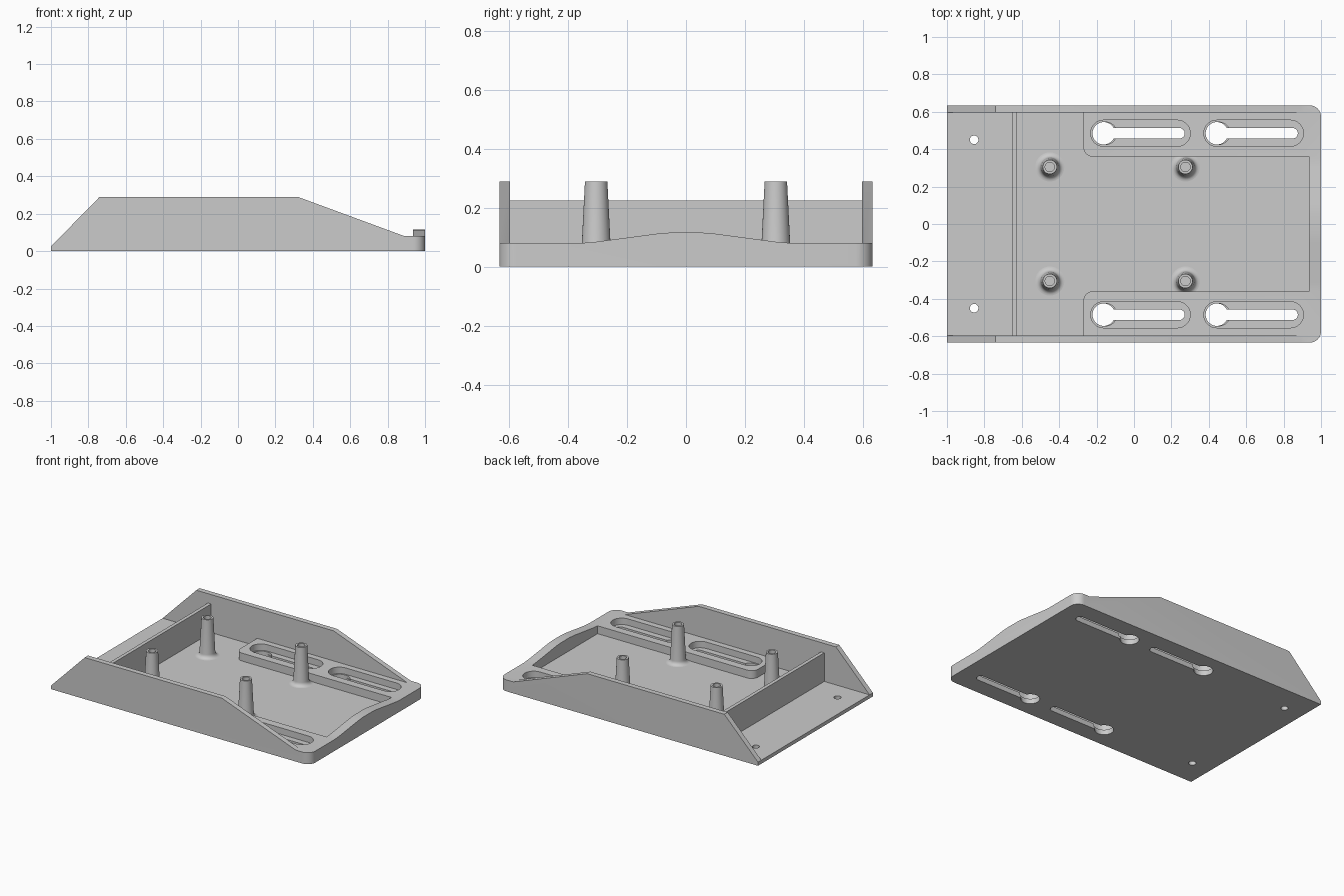
import bpy, bmesh, math
from mathutils import Vector

if "Cube" in bpy.data.objects:
    bpy.data.objects.remove(bpy.data.objects["Cube"])

grey = bpy.data.materials.new("plain_grey")
grey.diffuse_color = (0.6, 0.6, 0.6, 1)
grey.use_nodes = True
grey.node_tree.nodes["Principled BSDF"].inputs["Base Color"].default_value = grey.diffuse_color


def prism(name, pts, axis, lo, hi):
    """Extrude a 2D outline along an axis: z uses (x, y), y uses (x, z), x uses (y, z)."""
    put = {'z': lambda a, b, c: (a, b, c), 'y': lambda a, b, c: (a, c, b),
           'x': lambda a, b, c: (c, a, b)}[axis]
    bm = bmesh.new()
    face = bm.faces.new([bm.verts.new(put(a, b, lo)) for a, b in pts])
    ext = bmesh.ops.extrude_face_region(bm, geom=[face])
    moved = [v for v in ext['geom'] if isinstance(v, bmesh.types.BMVert)]
    bmesh.ops.translate(bm, verts=moved, vec=Vector(put(0, 0, hi - lo)))
    bmesh.ops.recalc_face_normals(bm, faces=bm.faces)
    return to_object(name, bm)


def to_object(name, bm):
    me = bpy.data.meshes.new(name)
    bm.to_mesh(me)
    bm.free()
    me.materials.append(grey)
    ob = bpy.data.objects.new(name, me)
    bpy.context.collection.objects.link(ob)
    return ob


def arc(cx, cy, r, a0, a1, n=10):
    return [(cx + r * math.cos(math.radians(a0 + (a1 - a0) * i / n)),
             cy + r * math.sin(math.radians(a0 + (a1 - a0) * i / n))) for i in range(n + 1)]


def circle(cx, cy, r, n=32):
    return arc(cx, cy, r, 0, 360 - 360 / n, n - 1)


def stadium(x0, x1, cy, r):
    return arc(x0, cy, r, 90, 270, 16) + arc(x1, cy, r, -90, 90, 16)


def rect(a0, b0, a1, b1):
    return [(a0, b0), (a1, b0), (a1, b1), (a0, b1)]


def activate(ob):
    bpy.ops.object.select_all(action='DESELECT')
    ob.select_set(True)
    bpy.context.view_layer.objects.active = ob


def cut(ob, pts, axis, lo, hi):
    cutter = prism("cutter", pts, axis, lo, hi)
    mod = ob.modifiers.new("cut", 'BOOLEAN')
    mod.operation, mod.solver, mod.object = 'DIFFERENCE', 'EXACT', cutter
    activate(ob)
    bpy.ops.object.modifier_apply(modifier=mod.name)
    bpy.data.objects.remove(cutter)


W, IN, FLOOR, DECK, TOP = 0.634, 0.597, 0.025, 0.08, 0.29

# Tray block with two rounded corners
R = 0.06
tray = prism("tray", [(-1, -W)] + arc(1 - R, -W + R, R, -90, 0)
             + arc(1 - R, W - R, R, 0, 90) + [(-1, W)], 'z', 0, TOP)

# Open bay at the low end, and lower top of the cross wall
cut(tray, rect(-1.1, -IN, -0.65, IN), 'z', FLOOR, 0.5)
cut(tray, rect(-0.7, -IN, -0.6, IN), 'z', 0.225, 0.5)

# Space above the deck, leaving the arched end lip
arch = [(0.36, DECK), (0.31, 0.084), (0.10, 0.112), (0.05, 0.116)]
lip = [(-y, z) for y, z in arch] + arch[::-1]
cut(tray, [(-IN, 0.5), (-IN, DECK)] + lip + [(IN, DECK), (IN, 0.5)], 'x', -0.625, 1.1)

# Deep pocket between the raised decks
P, Q = 0.36, 0.05
half = arc(-0.27 + Q, P + Q, Q, 270, 180)
pocket = [(0.935, P)] + half + [(-0.27, IN), (-0.625, IN)]
cut(tray, pocket + [(x, -y) for x, y in pocket[::-1]], 'z', FLOOR, 0.5)

# Sloping tops of the side walls
slope = [(-1.1, -0.077), (-0.74, TOP), (-0.74, 0.5), (-1.1, 0.5)]
ramp = [(0.32, TOP), (0.89, DECK), (1.1, DECK), (1.1, 0.5), (0.32, 0.5)]
for s in (-1, 1):
    y0, y1 = sorted((s * 0.592, s * 0.7))
    cut(tray, [(-1.1, FLOOR), (-1.0, FLOOR)] + slope[1:], 'y', y0, y1)
    cut(tray, ramp, 'y', y0, y1)

# Recessed keyhole slots and small floor holes
for s in (-1, 1):
    y = s * 0.485
    for x in (-0.162, 0.443):
        cut(tray, stadium(x, x + 0.393, y, 0.07), 'z', 0.035, 0.5)
        cut(tray, circle(x + 0.01, y, 0.06), 'z', 0.018, 0.5)
        cut(tray, circle(x, y, 0.06), 'z', -0.1, 0.5)
        cut(tray, stadium(x, x + 0.405, y, 0.028), 'z', -0.1, 0.5)
    cut(tray, circle(-0.855, s * 0.45, 0.023), 'z', -0.1, 0.5)

# Tapered hollow posts with flared feet
foot = [(0.078 - 0.028 * math.sin(math.radians(a)),
         FLOOR + 0.028 * (1 - math.cos(math.radians(a)))) for a in range(0, 91, 15)]
outline = foot + [(0.038, TOP), (0.025, TOP), (0.025, 0.1), (0, 0.1)]
posts = []
for x in (-0.45, 0.275):
    for y in (-0.305, 0.305):
        bm = bmesh.new()
        vs = [bm.verts.new((r, 0, z)) for r, z in outline]
        es = [bm.edges.new(p) for p in zip(vs, vs[1:])]
        bmesh.ops.spin(bm, geom=vs + es, axis=(0, 0, 1), cent=(0, 0, 0),
                       angle=math.tau, steps=32, use_duplicate=False)
        bmesh.ops.remove_doubles(bm, verts=bm.verts, dist=1e-5)
        bmesh.ops.recalc_face_normals(bm, faces=bm.faces)
        # The flared foot must face outward
        bm.faces.ensure_lookup_table()
        if max(bm.faces, key=lambda f: f.calc_center_median().z).normal.z < 0:
            bmesh.ops.reverse_faces(bm, faces=bm.faces)
        post = to_object("post", bm)
        post.location = (x, y, 0)
        posts.append(post)

for ob in [tray] + posts:
    activate(ob)
    bpy.ops.object.shade_smooth_by_angle(angle=math.radians(30))
